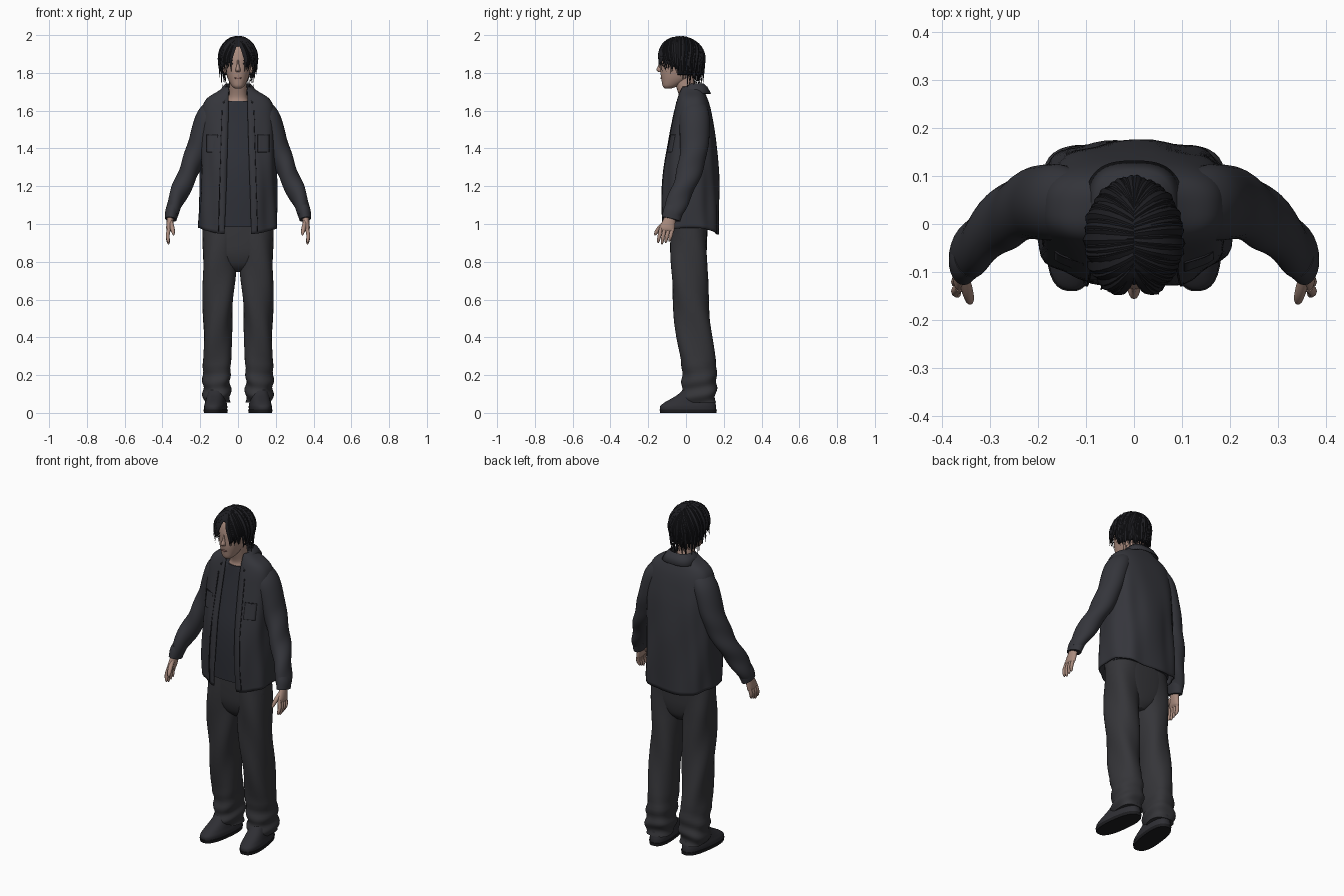
import bpy, bmesh, math, random
from math import sin, cos, pi
from mathutils import Vector, Matrix

random.seed(4)
cube = bpy.data.objects.get("Cube")
if cube:
    bpy.data.objects.remove(cube, do_unlink=True)


def material(name, r, g, b):
    m = bpy.data.materials.new(name)
    m.use_nodes = True
    m.diffuse_color = (r, g, b, 1)
    m.node_tree.nodes["Principled BSDF"].inputs["Base Color"].default_value = (r, g, b, 1)
    return m


SHIRT = material("charcoal shirt", .035, .036, .044)
SEAM = material("dark seam", .014, .014, .018)
TEE = material("dark blue tee", .028, .030, .039)
TROUSER = material("charcoal trousers", .036, .036, .041)
SHOE = material("shoe leather", .028, .028, .034)
SOLE = material("black sole", .012, .012, .014)
HAIR = material("black hair", .012, .012, .015)
SKIN = material("skin", .40, .26, .21)
LIP = material("lips", .27, .14, .12)
SIDES = (("left", 1), ("right", -1))


def add_rings(bm, rings, closed=True, caps=True):
    """Bridge successive rings of points with quads."""
    rows = [[bm.verts.new(p) for p in ring] for ring in rings]
    n = len(rows[0])
    for a, b in zip(rows, rows[1:]):
        for i in range(n if closed else n - 1):
            j = (i + 1) % n
            bm.faces.new((a[i], a[j], b[j], b[i]))
    if closed and caps:
        bm.faces.new(rows[0])
        bm.faces.new(rows[-1])


def finish(name, bm, mat, thick=0, angle=50):
    bmesh.ops.recalc_face_normals(bm, faces=bm.faces)
    me = bpy.data.meshes.new(name)
    bm.to_mesh(me)
    bm.free()
    me.materials.append(mat)
    o = bpy.data.objects.new(name, me)
    bpy.context.collection.objects.link(o)
    bpy.context.view_layer.objects.active = o
    o.select_set(True)
    bpy.ops.object.shade_smooth_by_angle(angle=math.radians(angle))
    o.select_set(False)
    if thick:
        mod = o.modifiers.new("cloth", 'SOLIDIFY')
        mod.thickness, mod.offset = thick, 0
    return o


def skin(name, rings, mat, closed=True, thick=0):
    bm = bmesh.new()
    add_rings(bm, rings, closed)
    return finish(name, bm, mat, thick)


def resample(rows, per=5):
    """Smooth spline through rows of numbers."""
    out = []
    for k in range(len(rows) - 1):
        quad = [rows[min(max(k + d, 0), len(rows) - 1)] for d in (-1, 0, 1, 2)]
        for step in range(per):
            t = step / per
            out.append([b + .5 * t * (c - a + t * (2*a - 5*b + 4*c - d + t * (3*(b - c) + d - a)))
                        for a, b, c, d in zip(*quad)])
    return out + [list(rows[-1])]


def oval(u, power):
    s, c = sin(u), cos(u)
    return (math.copysign(abs(s) ** (2 / power), s), math.copysign(abs(c) ** (2 / power), c))


def no_fold(u, z):
    return 0


def section(row, us, power, fold=no_fold, side=1):
    """Level cross-section; row is height, centre x, half width, front y, back y."""
    z, cx, rx, yf, yb = row
    ring = []
    for u in us:
        ox, oy = oval(u, power)
        f = fold(u, z)
        ring.append(Vector((side * (cx + (rx + f) * ox), (yf + yb) / 2 - ((yb - yf) / 2 + f) * oy, z)))
    return ring


def around(n):
    return [2 * pi * i / n for i in range(n)]


def loft(name, rows, mat, power=2.3, fold=no_fold, side=1, per=5, n=36):
    return skin(name, [section(r, around(n), power, fold, side) for r in resample(rows, per)], mat)


def tube(name, rows, mat, side=1, fold=no_fold, n=20, per=5):
    """Tube along a path; row is x, y, z, radius across, radius front to back."""
    rows = resample(rows, per)
    rings = []
    for k, (x, y, z, ra, rb) in enumerate(rows):
        t = Vector(rows[min(k + 1, len(rows) - 1)][:3]) - Vector(rows[max(k - 1, 0)][:3])
        t.normalize()
        a = (Vector((1, 0, 0)) - t * t.x).normalized()
        b = t.cross(a)
        ring = [Vector((x, y, z)) + a * (ra + fold(u, z)) * cos(u) + b * (rb + fold(u, z)) * sin(u)
                for u in around(n)]
        rings.append([Vector((side * p.x, p.y, p.z)) for p in ring])
    return skin(name, rings, mat)


def blob(name, loc, scale, mat):
    bm = bmesh.new()
    bmesh.ops.create_uvsphere(bm, u_segments=16, v_segments=10, radius=1,
                              matrix=Matrix.Translation(loc) @ Matrix.Diagonal((*scale, 1)))
    return finish(name, bm, mat)


# Open overshirt with a curved hem
shirt_rows = resample([(.945, 0, .205, -.12, .17), (1.1, 0, .203, -.125, .17), (1.3, 0, .198, -.115, .165),
                       (1.45, 0, .195, -.09, .155), (1.55, 0, .192, -.07, .14), (1.62, 0, .185, -.055, .125),
                       (1.665, 0, .16, -.043, .11), (1.70, 0, .105, -.032, .095), (1.725, 0, .068, -.025, .085)])
POWER = 2.8


def shirt_fold(u, z):
    drape = min(1, max(0, (1.6 - z) * 3))
    return drape * (.004 * sin(9 * u + 4 * z) + .003 * sin(5 * u - 11 * z))


shirt_rings = []
for row in shirt_rows:
    gap = .05 + .03 * max(0, 1.6 - row[0])
    u0 = math.asin((gap / row[2]) ** (POWER / 2))
    us = [u0 + (2 * pi - 2 * u0) * i / 60 for i in range(61)]
    ring = section(row, us, POWER, shirt_fold)
    lift = max(0, (1.1 - row[0]) / .155)
    for u, p in zip(us, ring):
        p.z += .035 * lift * sin(u) ** 2
    shirt_rings.append(ring)
skin("overshirt", shirt_rings, SHIRT, closed=False, thick=.006)


def shirt_front(x, z):
    """Point just proud of the shirt front."""
    k = max(i for i, r in enumerate(shirt_rows) if r[0] <= z)
    a, b = shirt_rows[k], shirt_rows[k + 1]
    t = (z - a[0]) / (b[0] - a[0])
    rx, yf, yb = (p + (q - p) * t for p, q in zip(a[2:], b[2:]))
    ry = (yb - yf) / 2
    u = math.asin((abs(x) / rx) ** (POWER / 2))
    return Vector((x, yf + ry - (ry + shirt_fold(u, z)) * cos(u) ** (2 / POWER) - .005, z))


def patch(name, x0, x1, z0, z1, mat, slant=0):
    rings = []
    for i in range(21):
        z = z0 + (z1 - z0) * i / 20
        s = slant * (z1 - z)
        rings.append([shirt_front(x0 + s + (x1 - x0) * j / 6, z) for j in range(7)])
    skin(name, rings, mat, closed=False, thick=.004)


for label, s in SIDES:
    patch(label + "_placket_seam", s * .083, s * .087, .96, 1.6, SEAM, s * .03)
    patch(label + "_chest_pocket", s * .105, s * .165, 1.38, 1.47, SHIRT)
    patch(label + "_pocket_seam", s * .105, s * .165, 1.468, 1.474, SEAM)

# Folded collar
us = [.72 + (2 * pi - 1.44) * i / 40 for i in range(41)]
collar = []
for rx, ry, top, drop in ((.062, .062, 1.715, .04), (.064, .064, 1.742, .05), (.08, .08, 1.725, .06), (.1, .1, 1.69, .07)):
    ring = section((top, 0, rx, .03 - ry, .03 + ry), us, 2.8)
    for u, p in zip(us, ring):
        p.z -= drop * max(0, cos(u))
    collar.append(ring)
skin("collar", collar, SHIRT, closed=False, thick=.006)

# Tee under the shirt
loft("tee", [(.985, 0, .186, -.1, .14), (1.15, 0, .18, -.106, .15), (1.3, 0, .178, -.1, .148), (1.45, 0, .172, -.076, .138),
             (1.55, 0, .165, -.058, .12), (1.62, 0, .12, -.047, .1), (1.65, 0, .068, -.043, .08)], TEE, 2.6)


# Sleeves, cuffs and hands
def sleeve_fold(u, z):
    return .004 * sin(2 * u + 38 * z) * min(1, max(0, (1.5 - z) * 4))


for label, s in SIDES:
    tube(label + "_sleeve", [(.11, .045, 1.635, .045, .06), (.16, .045, 1.56, .064, .08), (.212, .042, 1.4, .06, .074),
                             (.268, .012, 1.26, .053, .064), (.33, -.045, 1.12, .044, .056),
                             (.352, -.073, 1.05, .032, .05)], SHIRT, s, sleeve_fold, 28, 8)
    tube(label + "_cuff", [(.342, -.062, 1.085, .036, .051), (.35, -.07, 1.06, .036, .052),
                           (.356, -.079, 1.025, .031, .05)], SHIRT, s, n=28)
    tube(label + "_palm", [(.355, -.078, 1.05, .018, .026), (.36, -.09, 1.01, .018, .034),
                           (.365, -.1, .975, .015, .04), (.366, -.102, .96, .008, .036)], SKIN, s)
    for i, finger in enumerate(("index", "middle", "ring", "little")):
        y, tip = -.132 + .02 * i, .893 + .007 * abs(i - 1)
        tube(f"{label}_{finger}_finger", [(.364, y, .98, .01, .01), (.372, y - .008, .94, .01, .01),
                                          (.369, y - .014, tip + .012, .008, .008),
                                          (.366, y - .016, tip, .003, .003)], SKIN, s, n=10)
    tube(label + "_thumb", [(.357, -.105, 1.015, .012, .012), (.348, -.14, .98, .012, .012),
                            (.343, -.158, .955, .009, .01), (.341, -.165, .94, .003, .003)], SKIN, s, n=10)


# Trousers with bunched hems, and shoes
def leg_fold(u, z):
    bunch = max(0, min(1, (.3 - z) * 6))
    return .004 * sin(3 * u + 16 * z) + .006 * bunch * sin(75 * z + 2 * sin(u + 1))


loft("trouser_seat", [(1.01, 0, .18, -.08, .115), (.92, 0, .185, -.08, .112), (.84, 0, .165, -.075, .108),
                      (.78, 0, .09, -.055, .095), (.745, 0, .03, -.02, .07)], TROUSER, 2.8)
for label, s in SIDES:
    loft(label + "_trouser_leg", [(1.0, .095, .088, -.078, .11), (.85, .098, .089, -.08, .112), (.74, .1, .087, -.078, .113),
                                  (.6, .104, .081, -.07, .12), (.4, .109, .074, -.05, .14), (.2, .11, .073, -.02, .162),
                                  (.1, .112, .072, -.022, .162), (.055, .112, .068, -.005, .158)],
         TROUSER, 2.4, leg_fold, s, 9)
    upper = loft(label + "_shoe", [(.012, .11, .056, -.138, .16), (.035, .11, .057, -.138, .16), (.055, .11, .053, -.115, .156),
                                   (.075, .11, .05, -.08, .153), (.1, .11, .048, -.04, .15), (.14, .11, .045, 0, .145)],
                 SHOE, 2.5, side=s)
    sole = loft(label + "_sole", [(0, .11, .058, -.138, .162), (.018, .11, .06, -.142, .164)], SOLE, 2.5, side=s, per=1)
    pivot = Matrix.Translation((s * .11, .08, 0))
    for o in (upper, sole):
        o.data.transform(pivot @ Matrix.Rotation(s * .12, 4, 'Z') @ pivot.inverted())

# Neck, head and face
loft("neck", [(1.6, 0, .066, -.035, .07), (1.64, 0, .062, -.039, .07), (1.675, 0, .05, -.036, .066),
              (1.74, 0, .046, -.056, .05), (1.8, 0, .046, -.07, .04)], SKIN, 2.2)
loft("head", [(1.718, 0, .018, -.113, -.075), (1.732, 0, .034, -.124, -.04), (1.765, 0, .052, -.13, .02),
              (1.8, 0, .062, -.135, .05), (1.84, 0, .069, -.135, .06), (1.88, 0, .073, -.134, .065),
              (1.93, 0, .07, -.12, .06), (1.965, 0, .04, -.08, .03)], SKIN, 2.2)
loft("nose", [(1.87, 0, .006, -.137, -.11), (1.84, 0, .008, -.146, -.11), (1.818, 0, .013, -.157, -.11),
              (1.806, 0, .012, -.147, -.11)], SKIN, 2, n=16)
blob("mouth", (0, -.131, 1.772), (.02, .004, .005), LIP)
for label, s in SIDES:
    blob(label + "_eye", (s * .029, -.126, 1.848), (.013, .004, .005), HAIR)
    blob(label + "_eyebrow", (s * .031, -.126, 1.866), (.018, .004, .004), HAIR)
    blob(label + "_ear", (s * .071, -.02, 1.825), (.011, .018, .03), SKIN)

# Hair cap, cut away around the face
CENTRE, SIZE = Vector((0, -.03, 1.87)), Vector((.094, .118, .119))
bm = bmesh.new()
bmesh.ops.create_uvsphere(bm, u_segments=40, v_segments=30, radius=1,
                          matrix=Matrix.Translation(CENTRE) @ Matrix.Diagonal((*SIZE, 1)))
bare = [v for v in bm.verts if v.co.z < (1.935 - .7 * abs(v.co.x) if v.co.y < -.05 else 1.79)]
bmesh.ops.delete(bm, geom=bare, context='VERTS')
finish("hair_cap", bm, HAIR, .004)

# Tapered locks falling from a centre parting
bm = bmesh.new()
for layer in range(3):
    for label, s in SIDES:
        for i in range(24):
            az = math.radians(27 + 153 * i / 23 + random.uniform(-4, 4))
            start = Vector((0, -.62 * cos(az), 1)).normalized()
            end = Vector((s * sin(az), -cos(az), 0))
            back = min(1, max(0, (az - 1.3) / .7))
            tip_z = 1.815 - .075 * back + random.uniform(-.025, .02) + .012 * layer
            swell = SIZE * (1 + .035 * layer + random.uniform(-.02, .025))
            swell.z = SIZE.z * (1 + .012 * layer)
            flick = random.uniform(-.22, .1) - .12 * back
            width = random.uniform(.011, .017)
            across = Vector((s * cos(az), sin(az), 0))
            rings = []
            for k in range(13):
                t = k / 12
                d = start.lerp(end, min(1, t / .6)).normalized()
                p = CENTRE + d * swell
                if t > .6:
                    h = (t - .6) / .4
                    p += end * swell * flick * h * h
                    p.z += (tip_z - CENTRE.z) * h
                w = width * max(.06, min(1, .5 + 2 * t) * (1 - max(0, t - .45) / .55))
                rings.append([p + across * w, p + d * w * .5, p - across * w, p - d * w * .4])
            add_rings(bm, rings)
finish("hair_locks", bm, HAIR, angle=35)
